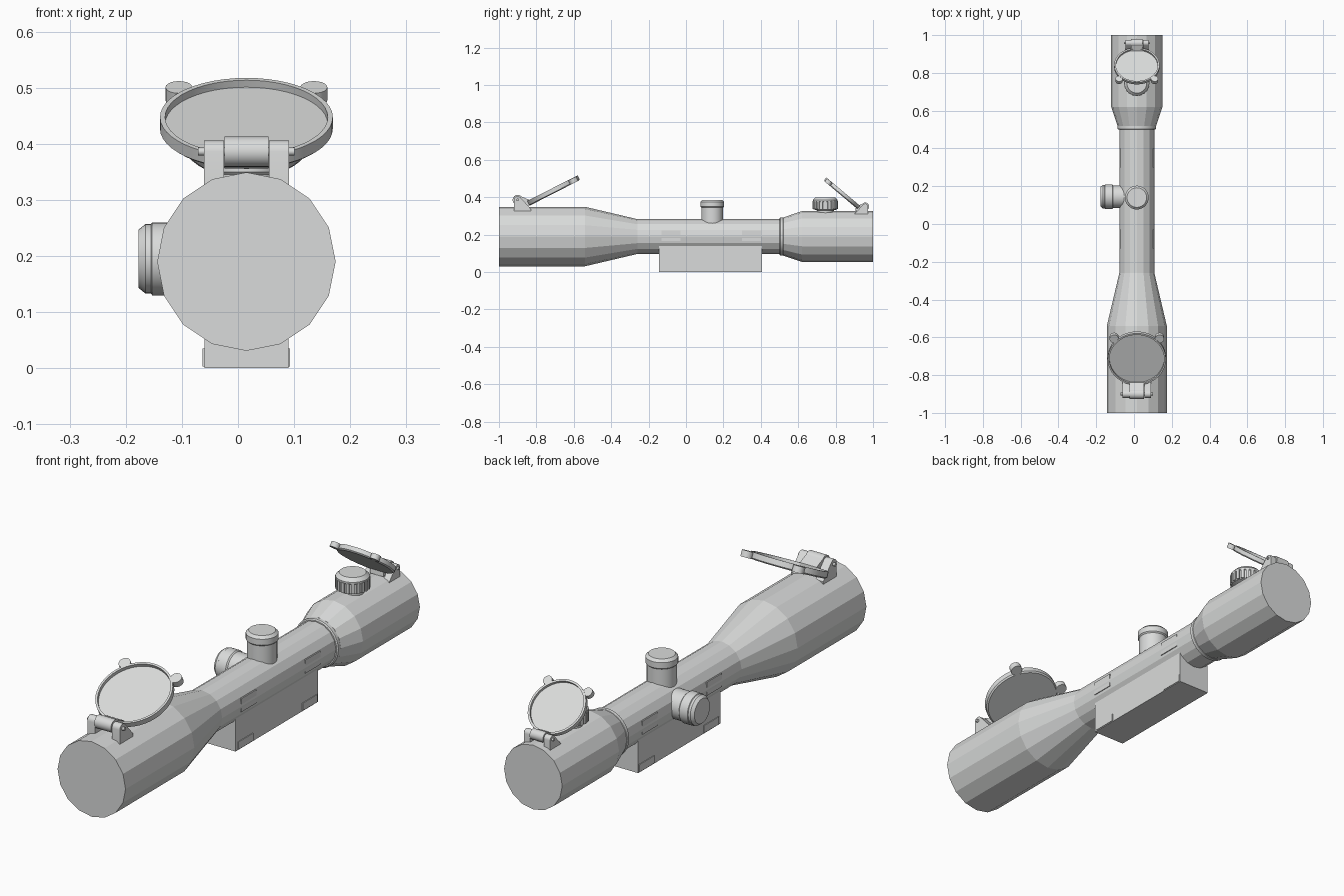
import bpy, bmesh, math
from mathutils import Matrix, Vector

if "Cube" in bpy.data.objects:
    bpy.data.objects.remove(bpy.data.objects["Cube"])

CX, CZ = 0.015, 0.19          # optical axis
mat = bpy.data.materials.new("light_grey")
mat.diffuse_color = (0.7, 0.71, 0.705, 1)
mat.use_nodes = True
mat.node_tree.nodes["Principled BSDF"].inputs["Base Color"].default_value = mat.diffuse_color
T = Matrix.Translation
R = Matrix.Rotation


def finish(name, bm, m=Matrix(), smooth=False):
    bmesh.ops.transform(bm, matrix=m, verts=bm.verts)
    bmesh.ops.recalc_face_normals(bm, faces=bm.faces)
    me = bpy.data.meshes.new(name)
    bm.to_mesh(me)
    bm.free()
    me.materials.append(mat)
    ob = bpy.data.objects.new(name, me)
    bpy.context.collection.objects.link(ob)
    if smooth:
        bpy.ops.object.select_all(action='DESELECT')
        ob.select_set(True)
        bpy.context.view_layer.objects.active = ob
        bpy.ops.object.shade_smooth_by_angle(angle=math.radians(30))
    return ob


def lathe(name, prof, m, n=32, smooth=True):
    """Turn (radius, height) points around local z, closing both ends."""
    bm = bmesh.new()
    rings = [[bm.verts.new((r * math.cos(2 * math.pi * i / n),
                            r * math.sin(2 * math.pi * i / n), h)) for i in range(n)]
             for r, h in prof]
    for a, b in zip(rings, rings[1:]):
        for i in range(n):
            j = (i + 1) % n
            bm.faces.new((a[i], a[j], b[j], b[i]))
    bm.faces.new(rings[0])
    bm.faces.new(rings[-1])
    return finish(name, bm, m, smooth)


def box(name, lo, hi, m=Matrix()):
    bm = bmesh.new()
    bmesh.ops.create_cube(bm, size=1)
    for v in bm.verts:
        v.co = [(a + b) / 2 + c * (b - a) for a, b, c in zip(lo, hi, v.co)]
    return finish(name, bm, m)


def prism(name, pts, x0, x1, m, smooth=False):
    """Extrude a (y, z) outline along x."""
    bm = bmesh.new()
    f = bm.faces.new([bm.verts.new((x0, y, z)) for y, z in pts])
    ext = bmesh.ops.extrude_face_region(bm, geom=[f])
    for v in ext["geom"]:
        if isinstance(v, bmesh.types.BMVert):
            v.co.x = x1
    return finish(name, bm, m, smooth)


# main tube, 16 flat sides
along_y = T((CX, 0, CZ)) @ R(-math.pi / 2, 4, 'X')
lathe("scope_tube", [(0.159, -1), (0.159, -0.54), (0.093, -0.26), (0.093, 0.515),
                     (0.102, 0.52), (0.136, 0.62), (0.136, 1)], along_y, 16, False)
lathe("tube_collar", [(0.097, 0.5), (0.102, 0.504), (0.102, 0.518), (0.097, 0.522)], along_y)

# mount block with clamp plates and tube clamps
box("mount_block", (CX - 0.075, -0.145, 0), (CX + 0.075, 0.405, 0.16))
for y in (-0.13, 0.3):
    box("rail_clamp", (CX - 0.078, y, 0.003), (CX + 0.078, y + 0.1, 0.035))
    box("tube_clamp", (CX - 0.0915, y, 0.165), (CX + 0.0915, y + 0.1, 0.222))

# top and side turrets
lathe("top_turret", [(0.058, 0.2), (0.058, 0.345), (0.063, 0.35), (0.063, 0.375), (0.052, 0.386)],
      T((CX, 0.14, 0)))
lathe("side_turret", [(0.06, 0.03), (0.06, 0.125), (0.065, 0.13), (0.065, 0.168),
                      (0.062, 0.17), (0.062, 0.18), (0.052, 0.192)],
      T((CX, 0.145, 0.195)) @ R(-math.pi / 2, 4, 'Y'))

# ribbed knob at the rear
knob = T((CX, 0.745, 0))
lathe("rear_knob", [(0.045, 0.3), (0.045, 0.33), (0.062, 0.335), (0.062, 0.375),
                    (0.066, 0.378), (0.066, 0.386), (0.052, 0.4)], knob)
for i in range(20):
    box("knob_rib", (0.055, -0.0065, 0.337), (0.068, 0.0065, 0.38),
        knob @ R(2 * math.pi * i / 20, 4, 'Z'))


def flip_cap(label, cy, cz, rad, tilt, hy, hz, s, turn):
    rz = R(turn, 4, 'Z')
    # recessed disc and its finger tabs
    m = T((CX, cy, cz)) @ rz @ R(math.radians(tilt), 4, 'X')
    t = 0.014 * s
    lathe(label + "_cap_disc", [(rad - 0.006, -t), (rad, -t + 0.005), (rad, t),
                                (rad - 0.009, t), (rad - 0.009, 0), (0.001, 0)], m, 48)
    for a in (45, 135):
        a = math.radians(a)
        d = rad + 0.016 * s
        lathe(label + "_cap_tab", [(0.024 * s, -t), (0.024 * s, t * 0.9)],
              m @ T((d * math.cos(a), d * math.sin(a), 0)), 20)
    # hinge: lugs on the tube, pin, barrel and arm
    h = T((CX, hy, hz)) @ rz @ Matrix.Scale(s, 4)
    arc = [(0.02 * math.cos(math.radians(a)), 0.02 * math.sin(math.radians(a)))
           for a in range(40, 181, 20)]
    lug = [(-0.02, -0.075), (0.07, -0.075), (0.07, -0.048)] + arc
    for x in (-0.076, 0.04):
        prism(label + "_hinge_lug", lug, x, x + 0.036, h, True)
    turned = h @ R(math.pi / 2, 4, 'Y')
    lathe(label + "_hinge_pin", [(0.007, -0.086), (0.007, 0.086)], turned, 16)
    lathe(label + "_hinge_barrel", [(0.027, -0.039), (0.027, 0.039)], turned, 24)
    prism(label + "_hinge_arm", [(0, 0.026), (0.02, 0.018), (0.062, 0.0), (0.066, -0.03), (0, -0.026)],
          -0.039, 0.039, h)


flip_cap("front", -0.71, 0.435, 0.154, 27, -0.9, 0.386, 1.0, 0)
flip_cap("rear", 0.835, 0.42, 0.12, 40, 0.958, 0.35, 0.8, math.pi)
